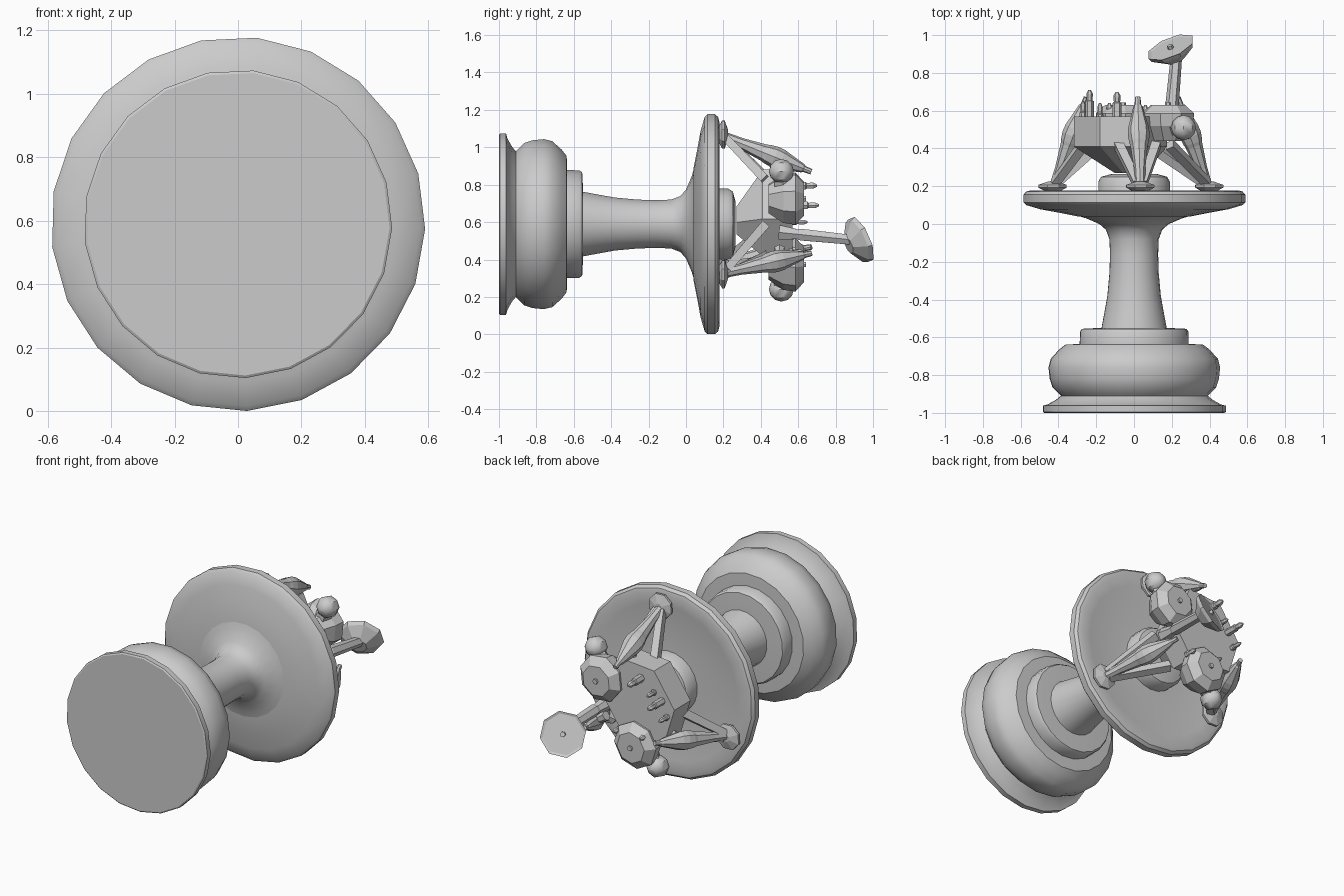
import bpy, bmesh, math
from mathutils import Vector

if "Cube" in bpy.data.objects:
    bpy.data.objects.remove(bpy.data.objects["Cube"])

mat = bpy.data.materials.new("plain grey")
mat.use_nodes = True
GREY = (0.6, 0.6, 0.6, 1)
mat.diffuse_color = GREY
mat.node_tree.nodes["Principled BSDF"].inputs["Base Color"].default_value = GREY

MID = 0.59           # height of the turning axis
AIM = 146            # direction of the lander's open side, in degrees


def finish(name, bm, smooth=None):
    bmesh.ops.recalc_face_normals(bm, faces=bm.faces)
    me = bpy.data.meshes.new(name)
    bm.to_mesh(me)
    bm.free()
    me.materials.append(mat)
    ob = bpy.data.objects.new(name, me)
    bpy.context.collection.objects.link(ob)
    if smooth:
        bpy.ops.object.select_all(action='DESELECT')
        ob.select_set(True)
        bpy.context.view_layer.objects.active = ob
        bpy.ops.object.shade_smooth_by_angle(angle=math.radians(smooth))
    return ob


def loft(bm, rings):
    n = len(rings[0])
    for a, b in zip(rings, rings[1:]):
        for i in range(n):
            bm.faces.new((a[i], a[(i + 1) % n], b[(i + 1) % n], b[i]))
    bm.faces.new(rings[0])
    bm.faces.new(rings[-1])


def turned(name, origin, axis, profile, sides, spin=0, smooth=None):
    """Closed solid of revolution; profile holds (distance along axis, radius)."""
    o, d = Vector(origin), Vector(axis).normalized()
    ref = Vector((1, 0, 0)) if abs(d.x) < 0.9 else Vector((0, 0, 1))
    u = (ref - d * ref.dot(d)).normalized()
    w = u.cross(d)
    bm = bmesh.new()
    rings = []
    for t, r in profile:
        angles = [math.radians(spin + 360 * i / sides) for i in range(sides)]
        rings.append([bm.verts.new(o + d * t + (u * math.cos(a) + w * math.sin(a)) * r) for a in angles])
    loft(bm, rings)
    return finish(name, bm, smooth)


def bar(name, p, q, profile, sides, spin=0, smooth=None):
    """Turned bar from p to q; profile distances run from 0 to 1."""
    d = Vector(q) - Vector(p)
    return turned(name, p, d, [(t * d.length, r) for t, r in profile], sides, spin, smooth)


def polar(r, degrees, y, side=0):
    a = math.radians(degrees)
    return Vector((r * math.cos(a) - side * math.sin(a), y, MID + r * math.sin(a) + side * math.cos(a)))


def on_axis(name, profile, smooth=32):
    return turned(name, (0, 0, MID), (0, 1, 0), profile, 21, -1.5, smooth)


# Turned stand: foot, swollen ring, collar, stem and plate
on_axis("foot_rim", [(-1, .478), (-.995, .486), (-.962, .486), (-.955, .46), (-.93, .415), (-.905, .385)])
on_axis("swollen_ring", [(-.915, .385), (-.90, .40), (-.865, .435), (-.82, .45), (-.76, .456),
                         (-.715, .445), (-.665, .40), (-.638, .365), (-.635, .28)])
on_axis("collar", [(-.64, .29), (-.57, .288), (-.555, .278), (-.55, .18)])
on_axis("stem", [(-.56, .175), (-.48, .16), (-.38, .142), (-.26, .131), (-.16, .128), (-.08, .131),
                 (-.03, .15), (.0, .185), (.03, .255), (.055, .34), (.06, .40)])
on_axis("plate", [(.04, .30), (.06, .40), (.078, .50), (.10, .575), (.115, .59), (.155, .59),
                  (.172, .575), (.178, .55), (.172, .48), (.155, .34), (.16, .18)])
on_axis("hub", [(.14, .19), (.225, .19), (.25, .175), (.265, .12)])

# Six-sided lander body with a tapered underside
half = [(.30, .125), (.12, .27), (-.13, .12)]
outline = half + [(u, -v) for u, v in reversed(half)]
bm = bmesh.new()
loft(bm, [[bm.verts.new(polar(u * s, AIM, y, -v * s)) for u, v in outline]
          for y, s in ((.27, .32), (.41, 1), (.57, 1))])
finish("lander_body", bm)

# Three legs, each with a pad, a shock absorber and two square braces
for i, angle in enumerate((AIM - 60, AIM + 60, AIM + 180)):
    n = str(i + 1)
    pad = polar(.48, angle, .175)
    turned("foot_pad_" + n, pad, (0, 1, 0), [(0, .045), (.018, .08), (.032, .08), (.05, .025)], 8, 20)
    bar("leg_" + n, polar(.47, angle, .20), polar(.28, angle, .67),
        [(0, .026), (.2, .03), (.46, .046), (.5, .052), (.58, .058), (.66, .055), (.9, .024), (.92, .017), (1, .015)], 8)
    for side in (-1, 1):
        root = polar(.16 if i == 2 else .25, angle, .42, side * .10)
        bar("leg_brace_%s_%s" % (n, "a" if side < 0 else "b"),
            polar(.46, angle, .215, side * .015), root, [(0, .03), (1, .034)], 4, 45)
    bar("leg_knuckle_" + n, polar(.37, angle, .50), polar(.24, angle, .50), [(0, .02), (1, .03)], 6)

# Mirrored covers and round tanks
for side, n in ((-1, "upper"), (1, "lower")):
    c = polar(.225, AIM + side * 109, 0)
    tank = polar(.385, AIM + side * 99, .51)
    spin = c.x * 90
    turned("cover_" + n, c, (0, 1, 0), [(.44, .08), (.52, .135), (.585, .145), (.63, .095)], 8, spin)
    turned("cover_stud_" + n, c, (0, 1, 0), [(.62, .016), (.642, .016)], 6)
    ball = [(-math.cos(math.pi * k / 6) * .066, max(.004, math.sin(math.pi * k / 6) * .066)) for k in range(7)]
    turned("tank_" + n, tank, (0, 1, 0), ball, 8, 0, 35)
    bar("tank_mount_" + n, tank, c + Vector((0, .53, 0)), [(0, .04), (1, .075)], 6)

# Dish on its mast
mast_top = Vector((.225, .89, .505))
bar("dish_mast", (.19, .50, .545), mast_top, [(0, .045), (.25, .03), (.3, .036), (1, .03)], 6)
face = Vector((-.36, .85, .38)).normalized()
dish = Vector((.20, .92, .50))
turned("dish", dish, face, [(-.06, .05), (-.005, .125), (.018, .135), (.012, .12)], 8, 22)
turned("dish_stud", dish, face, [(0, .016), (.03, .016)], 6)

# Instruments standing on the deck
for i, (x, z, top, r) in enumerate(((-.09, .795, .70, .024), (-.235, .69, .71, .022),
                                    (-.18, .73, .64, .018), (-.27, .60, .65, .018),
                                    (-.13, .45, .64, .02), (.06, .44, .63, .02))):
    turned("deck_instrument_%d" % (i + 1), (x, 0, z), (0, 1, 0),
           [(.55, r), (top - .06, r), (top - .055, r * .7), (top - .02, r * .8), (top, r * .3)], 6)
